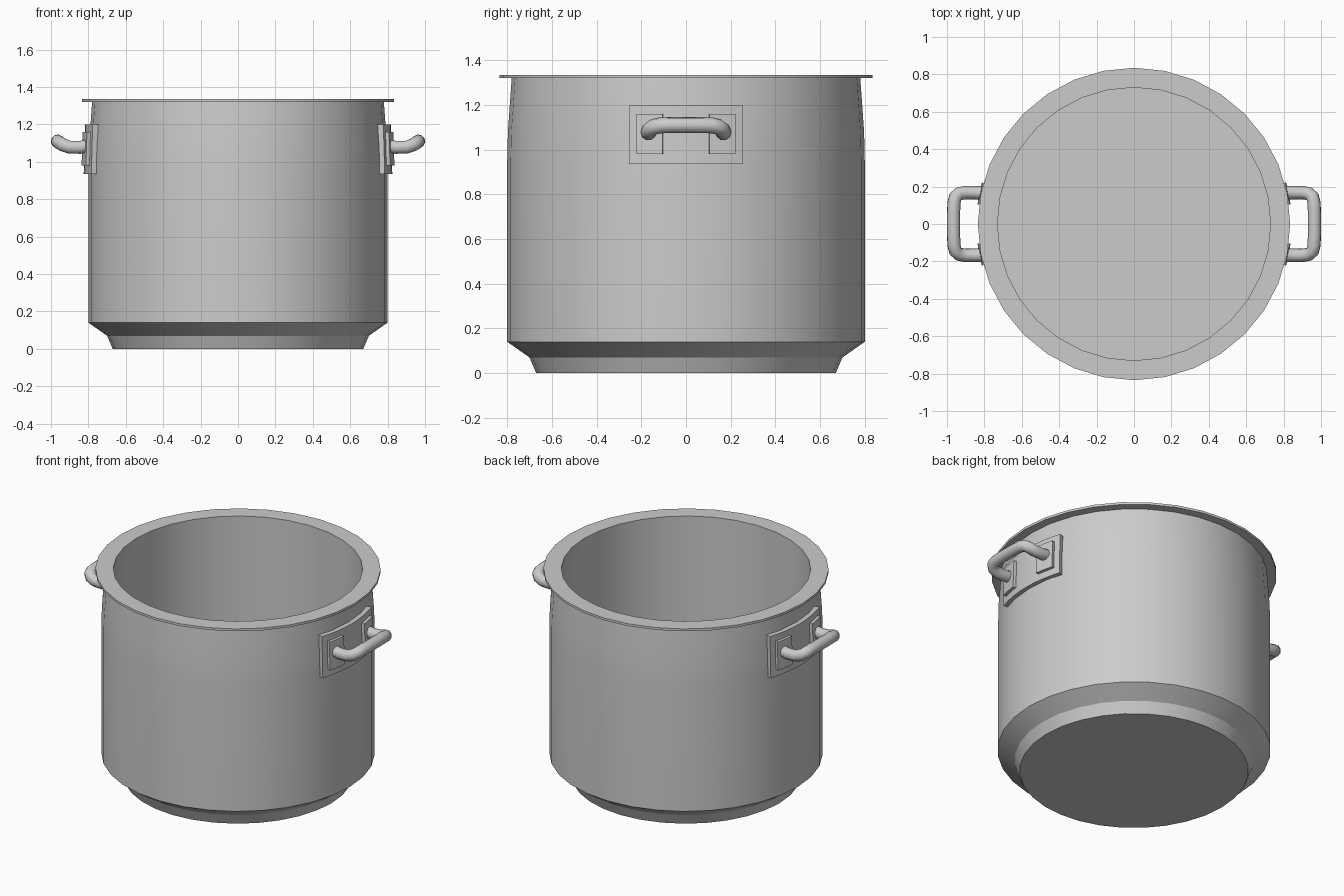
import bpy, bmesh
from math import radians, cos, sin, tau, asin

if "Cube" in bpy.data.objects:
    bpy.data.objects.remove(bpy.data.objects["Cube"])

SIDES = 32


def add_object(name, bm):
    bmesh.ops.recalc_face_normals(bm, faces=bm.faces)
    mesh = bpy.data.meshes.new(name)
    bm.to_mesh(mesh)
    bm.free()
    ob = bpy.data.objects.new(name, mesh)
    bpy.context.collection.objects.link(ob)
    return ob


def smooth(ob, angle=25):
    bpy.ops.object.select_all(action='DESELECT')
    ob.select_set(True)
    bpy.context.view_layer.objects.active = ob
    bpy.ops.object.shade_smooth_by_angle(angle=radians(angle))


def mirror(ob, x=True, y=False):
    mod = ob.modifiers.new("Mirror", 'MIRROR')
    mod.use_axis = (x, y, False)
    mod.use_clip = False
    mod.use_mirror_merge = False


def lathe(name, profile):
    """Revolve an open profile of (radius, z) and cap both ends."""
    bm = bmesh.new()
    rings = [[bm.verts.new((r * cos(tau * i / SIDES), r * sin(tau * i / SIDES), z))
              for i in range(SIDES)] for r, z in profile]
    for a, b in zip(rings, rings[1:]):
        for i in range(SIDES):
            j = (i + 1) % SIDES
            bm.faces.new((a[i], a[j], b[j], b[i]))
    bm.faces.new(rings[0])
    bm.faces.new(rings[-1])
    return add_object(name, bm)


def curved_plate(name, y0, y1, z0, z1, r_in, r_out, lean, steps):
    """Block bent round the pot wall on the +x side, leaning in at the top."""
    bm = bmesh.new()
    a0, a1 = asin(y0 / r_out), asin(y1 / r_out)
    loops = []
    for i in range(steps + 1):
        a = a0 + (a1 - a0) * i / steps
        corners = ((r_in, z0), (r_out, z0), (r_out - lean, z1), (r_in - lean, z1))
        loops.append([bm.verts.new((r * cos(a), r * sin(a), z)) for r, z in corners])
    for p, q in zip(loops, loops[1:]):
        for k in range(4):
            m = (k + 1) % 4
            bm.faces.new((p[k], p[m], q[m], q[k]))
    bm.faces.new(loops[0])
    bm.faces.new(loops[-1])
    return add_object(name, bm)


# Pot body: stepped base, wall, flat rim, hollow inside
body = lathe("pot_body", [
    (0.67, 0), (0.70, 0.07), (0.80, 0.14), (0.80, 0.95), (0.797, 1.08),
    (0.78, 1.32), (0.835, 1.32), (0.835, 1.335), (0.73, 1.335), (0.73, 0.14)])
smooth(body)

# Backing plates behind the handles
plate = curved_plate("handle_plate", -0.255, 0.255, 0.935, 1.20, 0.785, 0.825, 0.008, 8)
smooth(plate)
mirror(plate)

# Small pads where the handle ends meet the plates
pad = curved_plate("handle_pad", 0.105, 0.222, 0.98, 1.16, 0.80, 0.843, 0.006, 3)
smooth(pad)
mirror(pad, y=True)

# Bent tube handles
half = [(0.80, 0.165, 1.085), (0.845, 0.168, 1.077), (0.90, 0.168, 1.078),
        (0.935, 0.162, 1.09), (0.955, 0.145, 1.102), (0.962, 0.115, 1.109),
        (0.965, 0.06, 1.11)]
path = half + [(x, -y, z) for x, y, z in reversed(half)]
curve = bpy.data.curves.new("handle_path", 'CURVE')
curve.dimensions = '3D'
curve.bevel_depth = 0.036
curve.bevel_resolution = 3
curve.use_fill_caps = True
spline = curve.splines.new('POLY')
spline.points.add(len(path) - 1)
for point, co in zip(spline.points, path):
    point.co = (*co, 1)
handle = bpy.data.objects.new("handle", curve)
bpy.context.collection.objects.link(handle)
bpy.ops.object.select_all(action='DESELECT')
handle.select_set(True)
bpy.context.view_layer.objects.active = handle
bpy.ops.object.convert(target='MESH')
handle = bpy.context.view_layer.objects.active
smooth(handle, 50)
mirror(handle)
